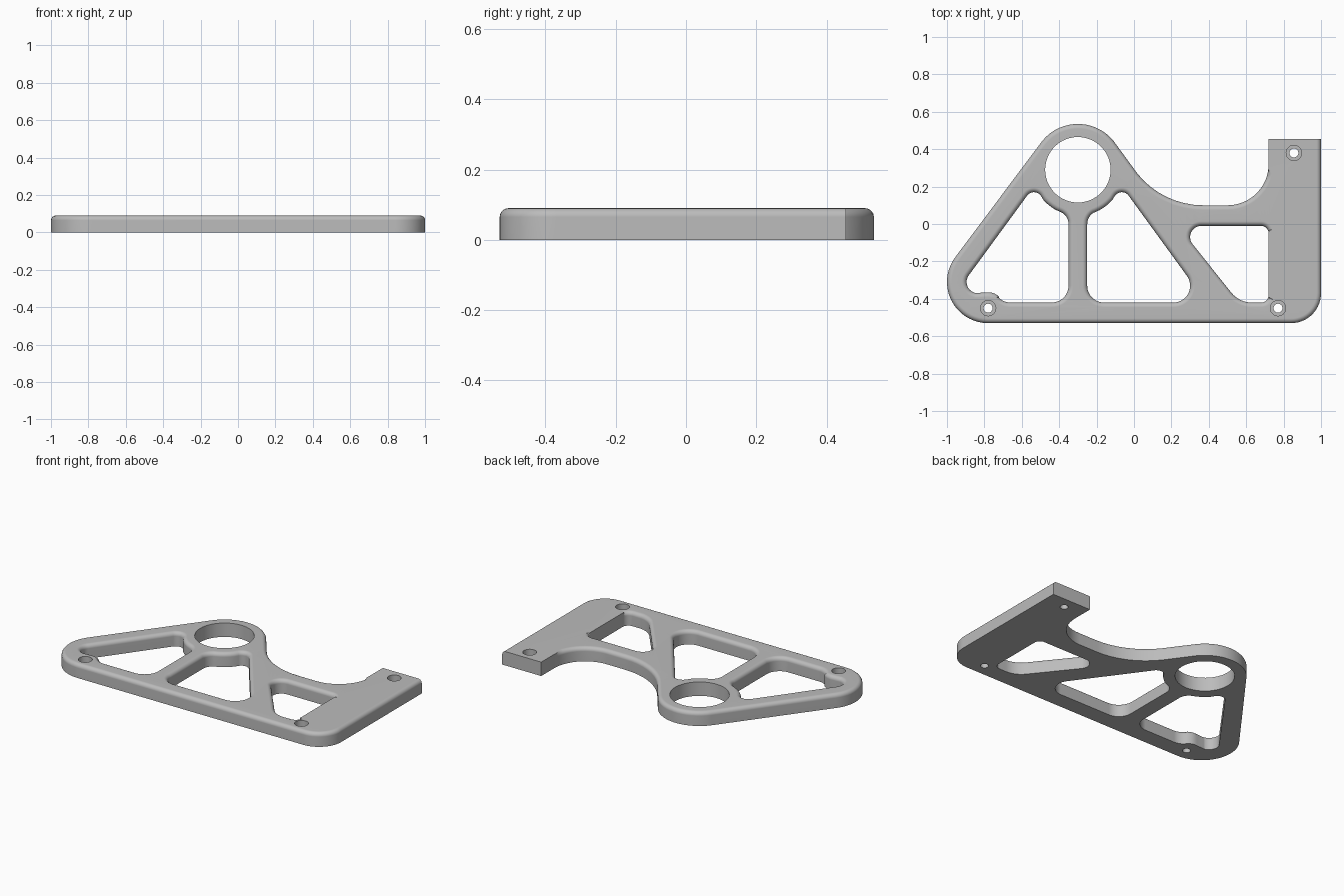
import bpy, bmesh, math
from mathutils import Vector

cube = bpy.data.objects.get("Cube")
if cube:
    bpy.data.objects.remove(cube)

HEIGHT, FILLET = 0.09, 0.025
PAD_X, PAD_Y = 0.72, 0.455      # inner side and end of the mounting pad
RING = (-0.3, 0.29)             # centre of the large ring


def path(arcs):
    """Closed loop of arcs (x, y, radius, start, end) joined by straight lines."""
    pts = []
    for x, y, r, a, b in arcs:
        n = max(1, math.ceil(abs(b - a) / 7)) if r else 0
        for i in range(n + 1):
            t = math.radians(a + (b - a) * i / max(n, 1))
            p = Vector((x + r * math.cos(t), y + r * math.sin(t)))
            if not pts or (p - pts[-1]).length > 0.004:
                pts.append(p)
    if (pts[0] - pts[-1]).length < 0.004:
        pts.pop()
    return pts


def offset_dirs(pts, side):
    """Direction each point moves for a unit inset; pad edges stay sharp."""
    count = len(pts)
    edges = []
    for i, p in enumerate(pts):
        q = pts[(i + 1) % count]
        d = (q - p).normalized()
        sharp = any(abs(p[k] - v) < 0.002 and abs(q[k] - v) < 0.002
                    for k, v in ((0, PAD_X), (1, PAD_Y)))
        edges.append((Vector((-d.y, d.x)) * side, 0.0 if sharp else 1.0))
    result = []
    for i in range(count):
        (n1, d1), (n2, d2) = edges[i - 1], edges[i]
        cross = n1.x * n2.y - n1.y * n2.x
        if d1 == d2 or abs(cross) < 0.3:
            result.append((n1 + n2) / (1 + n1.dot(n2)) * min(d1, d2))
        else:
            result.append(Vector((d1 * n2.y - d2 * n1.y, d2 * n1.x - d1 * n2.x)) / cross)
    return result


def wall(bm, pts, side, levels):
    """Loft a loop through (height, inset) levels; return bottom and top edges."""
    dirs = offset_dirs(pts, side)
    rings = [[bm.verts.new((*(p + d * inset), z)) for p, d in zip(pts, dirs)]
             for z, inset in levels]
    n = len(pts)
    for low, high in zip(rings, rings[1:]):
        for i in range(n):
            j = (i + 1) % n
            bm.faces.new((low[i], low[j], high[j], high[i]))
    return [[bm.edges.get((r[i], r[(i + 1) % n])) for i in range(n)]
            for r in (rings[0], rings[-1])]


# Wall sections: filleted, plain and counterbored
STEPS = 5
angles = [math.pi / 2 * i / STEPS for i in range(STEPS + 1)]
filleted = [(0, 0)] + [(HEIGHT - FILLET + FILLET * math.sin(a), FILLET * (1 - math.cos(a)))
                       for a in angles]
plain = [(0, 0), (HEIGHT, 0)]
counterbore = [(0, 0), (HEIGHT / 2, 0), (HEIGHT / 2, 0.017), (HEIGHT, 0.017)]

# Outer outline
outline = path([
    (-0.78, -0.31, 0.22, 141.5, 270),
    (0.84, -0.37, 0.16, 270, 360),
    (1, PAD_Y, 0, 0, 0),
    (PAD_X, PAD_Y, 0, 0, 0),
    (0.5, 0.32, 0.22, 0, -90),
    (0.37, 0.55, 0.45, 270, 218.5),
    (*RING, 0.245, 38.5, 141.5),
])

# Window beside the left web, bulging around a screw hole
left_window = path([
    (-0.535, 0.125, 0.045, 35, 143),
    (-0.835, -0.31, 0.06, 143, 260),
    (-0.78, -0.45, 0.085, 98, 45),
    (-0.66, -0.33, 0.09, 225, 270),
    (-0.44, -0.33, 0.09, 270, 360),
    (-0.42, 0, 0.07, 0, 67.5),
    (*RING, 0.245, 247.5, 215),
])

# Window between the web and the diagonal brace
middle_window = path([
    (-0.16, -0.33, 0.09, 180, 270),
    (0.21, -0.33, 0.09, 270, 397),
    (-0.065, 0.125, 0.045, 37, 145),
    (*RING, 0.245, 325, 292.5),
    (-0.18, 0, 0.07, 112.5, 180),
])

# Window next to the pad
pad_window = path([
    (0.36, -0.07, 0.06, 90, 219),
    (0.63, -0.28, 0.14, 219, 270),
    (0.68, -0.38, 0.04, 270, 360),
    (0.68, -0.05, 0.04, 0, 90),
])

# Walls of the outline, windows, ring bore and screw holes
loops = [(outline, 1, filleted)]
loops += [(w, -1, filleted) for w in (left_window, middle_window, pad_window)]
loops.append((path([(*RING, 0.175, 0, 360)]), -1, plain))
for x, y in ((-0.78, -0.45), (0.77, -0.45), (0.855, 0.38)):
    hole = [Vector((x, y)) + Vector((math.cos(t), math.sin(t))) * 0.024
            for t in (math.tau * i / 24 for i in range(24))]
    loops.append((hole, -1, counterbore))

bm = bmesh.new()
bottom, top = [], []
for pts, side, levels in loops:
    low, high = wall(bm, pts, side, levels)
    bottom += low
    top += high

# Flat bottom and top faces
for edges, z in ((bottom, -1), (top, 1)):
    bmesh.ops.triangle_fill(bm, use_beauty=True, use_dissolve=False,
                            edges=edges, normal=(0, 0, z))
bmesh.ops.recalc_face_normals(bm, faces=bm.faces)

mesh = bpy.data.meshes.new("bracket_plate")
bm.to_mesh(mesh)
bm.free()
plate = bpy.data.objects.new("bracket_plate", mesh)
bpy.context.collection.objects.link(plate)

# Grey material
grey = bpy.data.materials.new("plain_grey")
grey.use_nodes = True
colour = (0.5, 0.5, 0.5, 1)
grey.diffuse_color = colour
grey.node_tree.nodes["Principled BSDF"].inputs["Base Color"].default_value = colour
mesh.materials.append(grey)

# Smooth fillets with crisp rims
bpy.ops.object.select_all(action="DESELECT")
plate.select_set(True)
bpy.context.view_layer.objects.active = plate
bpy.ops.object.shade_smooth_by_angle(angle=math.radians(30))
normals = plate.modifiers.new("flat_face_normals", "WEIGHTED_NORMAL")
normals.keep_sharp = True
